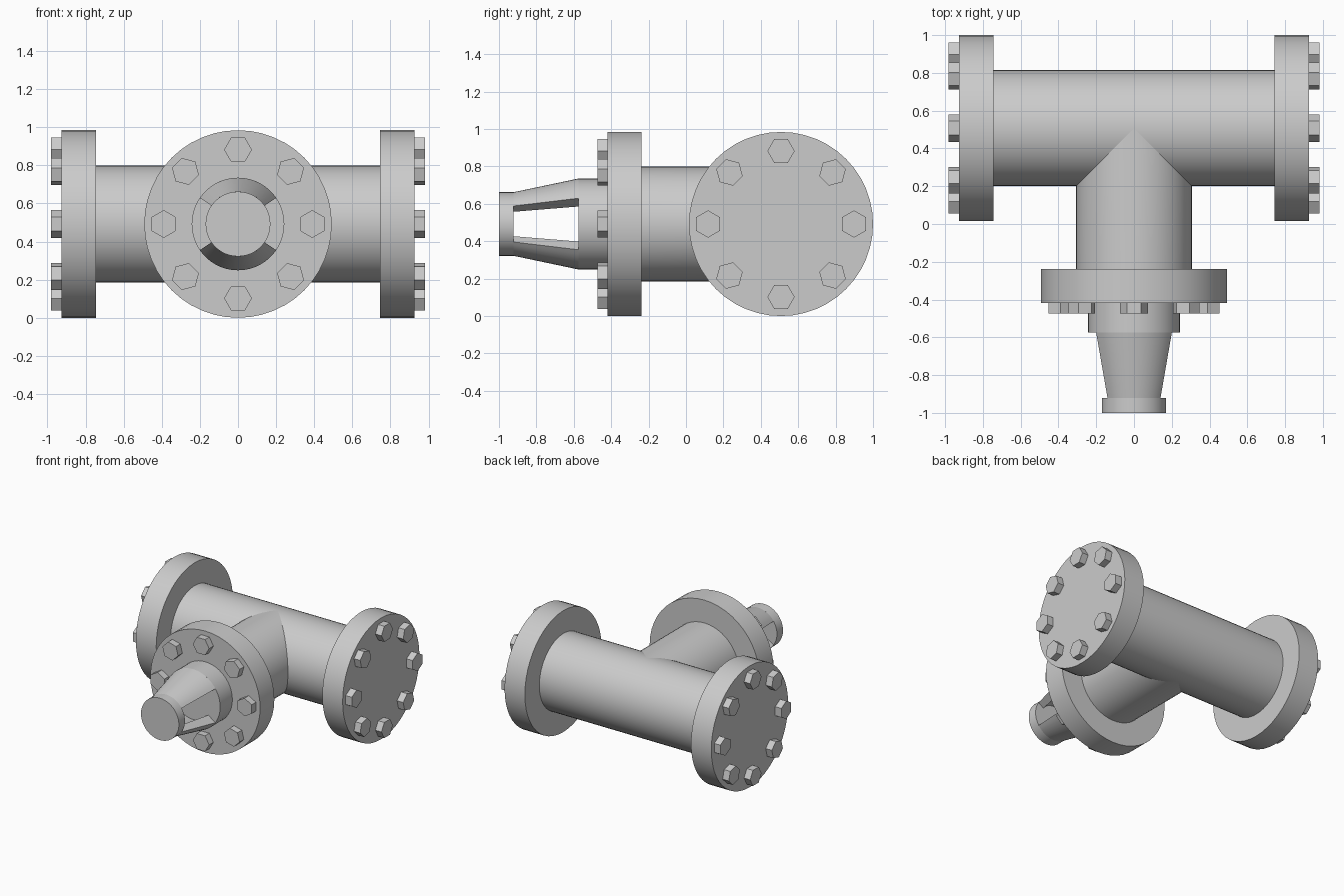
import bpy, bmesh
from math import sin, cos, pi, radians
from mathutils import Matrix, Vector

if "Cube" in bpy.data.objects:
    bpy.data.objects.remove(bpy.data.objects["Cube"], do_unlink=True)

GREY = (0.6, 0.6, 0.6, 1)
metal = bpy.data.materials.new("grey_metal")
metal.use_nodes = True
metal.diffuse_color = GREY
metal.node_tree.nodes["Principled BSDF"].inputs["Base Color"].default_value = GREY

PIVOT = Vector((0, 0.508, 0.492))   # where the pipe axes cross
SIDES = 48
PIPE_R, FLANGE_R = 0.307, 0.492
FLANGE_IN, FLANGE_OUT, BOLT_OUT = 0.745, 0.927, 0.982
SLOT_IN, SLOT_OUT, TIP = 1.083, 1.43, 1.508
BASE_R, TIP_R = 0.243, 0.17


def point(d, r, a):
    """Point at distance d along the arm (+x), radius r and angle a."""
    return Vector((d, r * cos(a), r * sin(a)))


def finish(name, bm, turn):
    """Turn the arm about the pivot, smooth it with sharp creases, add the object."""
    bmesh.ops.recalc_face_normals(bm, faces=bm.faces[:])
    for f in bm.faces:
        f.smooth = True
    for e in bm.edges:
        e.smooth = e.is_manifold and e.calc_face_angle(0) < radians(30)
    bm.transform(Matrix.Translation(PIVOT) @ Matrix.Rotation(radians(turn), 4, 'Z'))
    mesh = bpy.data.meshes.new(name)
    bm.to_mesh(mesh)
    bm.free()
    mesh.materials.append(metal)
    bpy.context.collection.objects.link(bpy.data.objects.new(name, mesh))


def add_prism(bm, start, end, r, sides=SIDES, offset=0.0, centre=(0, 0, 0), mitre=False):
    """Closed prism along the arm; a mitred one starts on the crossing pipe."""
    angles = [offset + 2 * pi * i / sides for i in range(sides)]
    c = Vector(centre)
    near = [bm.verts.new(c + point(abs(r * cos(a)) if mitre else start, r, a)) for a in angles]
    far = [bm.verts.new(c + point(end, r, a)) for a in angles]
    for i in range(sides):
        j = (i + 1) % sides
        bm.faces.new((near[i], near[j], far[j], far[i]))
    if not mitre:
        bm.faces.new(near)
    bm.faces.new(far)


def prism(name, turn, *args, **kw):
    bm = bmesh.new()
    add_prism(bm, *args, **kw)
    finish(name, bm, turn)


# Through pipe and mitred branch
prism("main_pipe", 0, -FLANGE_IN, FLANGE_IN, PIPE_R)
prism("branch_pipe", -90, 0, FLANGE_IN, PIPE_R, mitre=True)

# Flanges with a ring of hex bolts
for side, turn in (("left", 0), ("right", 180), ("front", -90)):
    prism(side + "_flange", turn, FLANGE_IN, FLANGE_OUT, FLANGE_R)
    bm = bmesh.new()
    for k in range(8):
        a = k * pi / 4
        add_prism(bm, FLANGE_OUT - 0.01, BOLT_OUT, 0.073, 6, a + pi / 6, point(0, 0.39, a))
    finish(side + "_bolts", bm, turn)

# Nozzle base and end collar
prism("nozzle_base", -90, FLANGE_OUT, SLOT_IN, BASE_R)
prism("nozzle_collar", -90, SLOT_OUT, TIP, TIP_R)

# Tapered bridges above and below the side windows
for name, mid in (("upper_bridge", pi / 2), ("lower_bridge", -pi / 2)):
    bm = bmesh.new()
    half, steps, inner = radians(55.5), 16, 0.68
    rows = []
    for i in range(steps + 1):
        a = mid - half + 2 * half * i / steps
        rows.append([bm.verts.new(point(d, r, a)) for d, r in (
            (SLOT_IN, BASE_R), (SLOT_OUT, TIP_R),
            (SLOT_OUT, TIP_R * inner), (SLOT_IN, BASE_R * inner))])
    for p, q in zip(rows, rows[1:]):
        for j in range(4):
            k = (j + 1) % 4
            bm.faces.new((p[j], p[k], q[k], q[j]))
    bm.faces.new(rows[0])
    bm.faces.new(rows[-1])
    finish(name, bm, -90)
